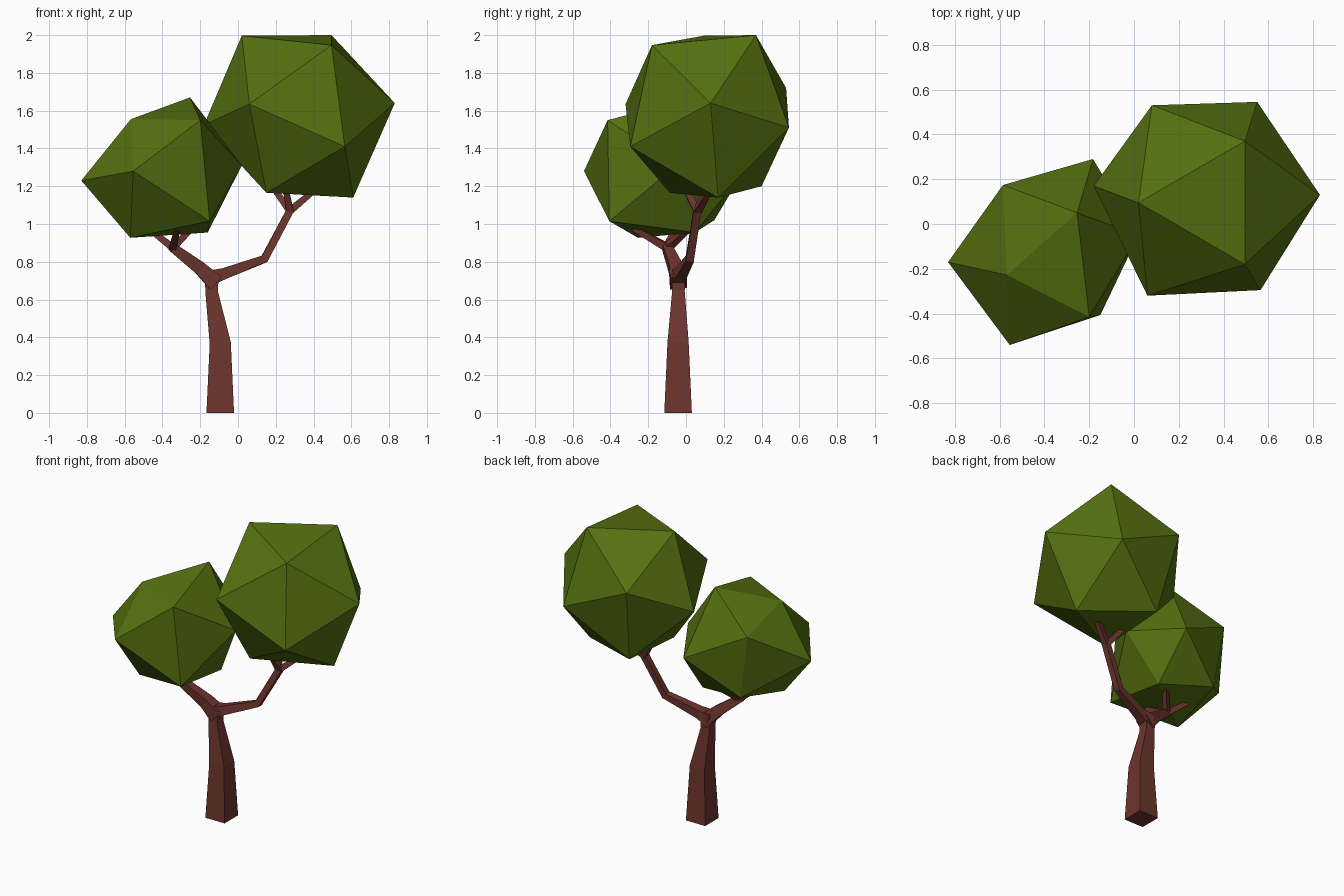
import bpy, bmesh
from mathutils import Vector

if "Cube" in bpy.data.objects:
    bpy.data.objects.remove(bpy.data.objects["Cube"])


def material(name, rgb):
    m = bpy.data.materials.new(name)
    m.diffuse_color = (*rgb, 1)
    m.use_nodes = True
    m.node_tree.nodes["Principled BSDF"].inputs["Base Color"].default_value = m.diffuse_color
    return m


bark = material("brown_bark", (0.155, 0.036, 0.027))
leaf = material("leaf_green", (0.09, 0.165, 0.005))


def finish(bm, name, mat):
    bmesh.ops.recalc_face_normals(bm, faces=bm.faces)
    mesh = bpy.data.meshes.new(name)
    bm.to_mesh(mesh)
    bm.free()
    mesh.materials.append(mat)
    obj = bpy.data.objects.new(name, mesh)
    bpy.context.collection.objects.link(obj)


def limb(name, path):
    """Square-section tapered limb; path items are (x, y, z, half_width)."""
    bm = bmesh.new()
    pts = [Vector(p[:3]) for p in path]
    rings = []
    for i, p in enumerate(pts):
        d = Vector()
        if i > 0:
            d += (p - pts[i - 1]).normalized()
        if i < len(pts) - 1:
            d += (pts[i + 1] - p).normalized()
        if p.z == 0:
            d = Vector((0, 0, 1))  # flat foot on the ground
        d.normalize()
        u = Vector((0, 1, 0))
        u = (u - u.dot(d) * d).normalized()
        v = d.cross(u)
        r = path[i][3]
        rings.append([bm.verts.new(p + r * (a * u + b * v))
                      for a, b in ((1, 1), (-1, 1), (-1, -1), (1, -1))])
    for lo, hi in zip(rings, rings[1:]):
        for k in range(4):
            n = (k + 1) % 4
            bm.faces.new((lo[k], lo[n], hi[n], hi[k]))
    bm.faces.new(rings[0])
    bm.faces.new(rings[-1])
    finish(bm, name, bark)


def crown(name, corners):
    """Faceted twenty-sided leaf ball from its twelve corners."""
    bm = bmesh.new()
    for c in corners:
        bm.verts.new(c)
    bmesh.ops.convex_hull(bm, input=bm.verts[:])
    finish(bm, name, leaf)


# Trunk and the two main branches
limb("trunk", [(-.094, -.042, 0, .073), (-.094, -.042, .37, .056),
               (-.14, -.04, .645, .033), (-.138, -.04, .735, .037)])
left_tip = (-.345, -.10, .875)
right_tip = (.275, .06, 1.07)
limb("left_branch", [(-.12, -.04, .69, .045), (-.20, -.055, .765, .035),
                     (*left_tip, .024)])
limb("right_branch", [(-.16, -.04, .71, .042), (-.08, -.03, .735, .03),
                      (.14, .02, .815, .021), (*right_tip, .02)])

# Twigs running up into the leaves
for side, tip, ends in (
        ("left", left_tip, ((-.48, -.05, .98), (-.32, -.28, .98), (-.23, .03, .99))),
        ("right", right_tip, ((.18, .11, 1.2), (.25, -.01, 1.2), (.42, .13, 1.19)))):
    for i, end in enumerate(ends):
        limb(f"{side}_twig_{i + 1}", [(*tip, .02), (*end, .014)])

# Leaf balls
crown("large_crown", [
    (.08, .53, 1.72), (.55, .545, 1.51), (.83, .13, 1.64), (.565, -.295, 1.41),
    (.06, -.32, 1.635), (-.18, .17, 1.525), (.495, .37, 2.0), (.02, .095, 1.997),
    (.495, -.18, 1.947), (.61, .17, 1.14), (.15, -.085, 1.165), (.15, .40, 1.2)])
crown("small_crown", [
    (-.585, .174, 1.46), (-.183, .29, 1.255), (-.15, -.406, 1.015),
    (-.20, -.415, 1.55), (-.555, -.54, 1.28), (-.83, -.17, 1.23),
    (-.254, .05, 1.67), (-.567, -.228, 1.555), (-.57, -.254, .927),
    (-.16, .047, .955), (.02, -.05, 1.31), (-.52, .15, 1.02)])
